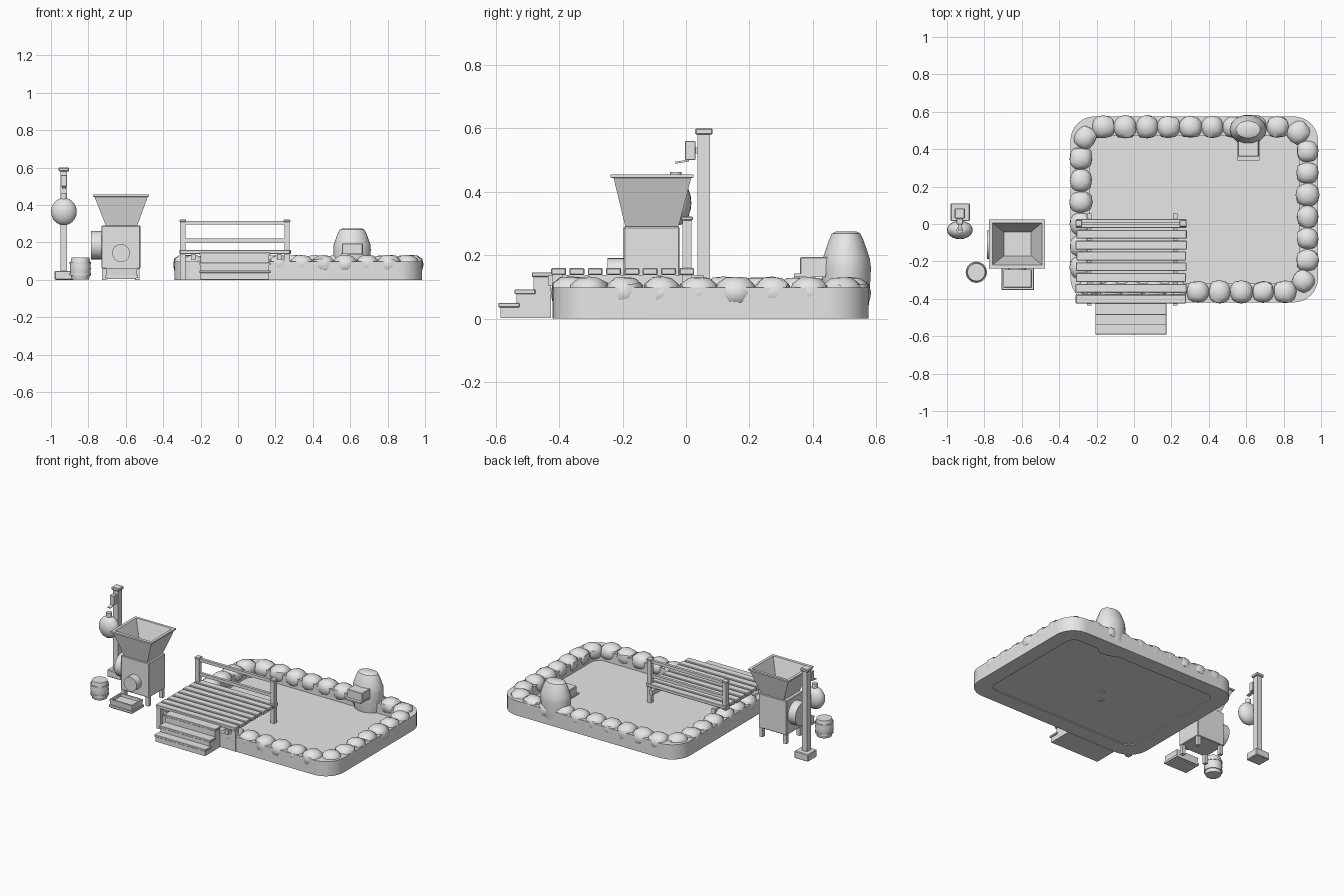
import bpy, bmesh, math, random
from mathutils import Vector, Matrix

if "Cube" in bpy.data.objects:
    bpy.data.objects.remove(bpy.data.objects["Cube"])

random.seed(4)
grey = bpy.data.materials.new("plain_grey")
grey.diffuse_color = (0.8, 0.8, 0.8, 1)
grey.use_nodes = True
grey.node_tree.nodes["Principled BSDF"].inputs["Base Color"].default_value = grey.diffuse_color


def finish(name, bm):
    bmesh.ops.recalc_face_normals(bm, faces=bm.faces[:])
    me = bpy.data.meshes.new(name)
    bm.to_mesh(me)
    bm.free()
    me.materials.append(grey)
    ob = bpy.data.objects.new(name, me)
    bpy.context.collection.objects.link(ob)
    return ob


def box(name, x0, x1, y0, y1, z0, z1, bevel=0.0, tilt=0.0):
    bm = bmesh.new()
    c = Vector(((x0 + x1) / 2, (y0 + y1) / 2, (z0 + z1) / 2))
    m = Matrix.Translation(c) @ Matrix.Rotation(tilt, 4, 'X') @ Matrix.Diagonal((x1 - x0, y1 - y0, z1 - z0, 1))
    bmesh.ops.create_cube(bm, size=1, matrix=m)
    if bevel:
        bmesh.ops.bevel(bm, geom=bm.edges[:], offset=bevel, segments=1, affect='EDGES')
    return finish(name, bm)


def loft(name, rings, closed=False):
    """Skin a stack of equal-length point rings; cap the ends or join them."""
    bm = bmesh.new()
    loops = [[bm.verts.new(p) for p in r] for r in rings]
    pairs = list(zip(loops, loops[1:]))
    if closed:
        pairs.append((loops[-1], loops[0]))
    else:
        bm.faces.new(loops[0][::-1])
        bm.faces.new(loops[-1])
    for a, b in pairs:
        n = len(a)
        for i in range(n):
            bm.faces.new((a[i], a[(i + 1) % n], b[(i + 1) % n], b[i]))
    return finish(name, bm)


def circle(cx, cy, z, rx, ry=None, n=24):
    ry = ry or rx
    return [(cx + rx * math.cos(i * math.tau / n), cy + ry * math.sin(i * math.tau / n), z) for i in range(n)]


def rect(x0, x1, y0, y1, z):
    return [(x0, y0, z), (x1, y0, z), (x1, y1, z), (x0, y1, z)]


def cylinder(name, center, r, depth, axis):
    bm = bmesh.new()
    rot = {'X': Matrix.Rotation(math.pi / 2, 4, 'Y'), 'Y': Matrix.Rotation(math.pi / 2, 4, 'X'), 'Z': Matrix()}[axis]
    bmesh.ops.create_cone(bm, cap_ends=True, segments=24, radius1=r, radius2=r, depth=depth,
                          matrix=Matrix.Translation(center) @ rot)
    return finish(name, bm)


PX, PY = 0.322, 0.078  # pool centre


def round_rect(hx, hy, r, z, n=8):
    pts = []
    for k, (sx, sy) in enumerate(((1, 1), (-1, 1), (-1, -1), (1, -1))):
        for i in range(n + 1):
            a = (k + i / n) * math.pi / 2
            pts.append((PX + sx * (hx - r) + r * math.cos(a), PY + sy * (hy - r) + r * math.sin(a), z))
    return pts


# Pool wall, floor and drain
loft("pool_wall", [round_rect(0.662, 0.497, 0.13, 0), round_rect(0.662, 0.497, 0.13, 0.098),
                   round_rect(0.56, 0.395, 0.06, 0.098), round_rect(0.56, 0.395, 0.06, 0)], closed=True)
loft("pool_floor", [round_rect(0.57, 0.405, 0.06, 0.006), round_rect(0.57, 0.405, 0.06, 0.03)])
cylinder("pool_drain", (PX, PY, 0.012), 0.02, 0.02, 'Z')


# Border rocks spaced along the wall's centre line
def rock(name, x, y, z, sx, sy, sz, angle):
    bm = bmesh.new()
    bmesh.ops.create_icosphere(bm, subdivisions=2, radius=1)
    rot = Matrix.Rotation(angle, 3, 'Z')
    for v in bm.verts:
        p = v.co.copy()
        p = p / sum(abs(c) ** 2.7 for c in p) ** (1 / 2.7) * random.uniform(0.95, 1.02)
        v.co = rot @ Vector((p.x * sx, p.y * sy, p.z * sz)) + Vector((x, y, z))
    return finish(name, bm)


path = [Vector(p) for p in round_rect(0.606, 0.441, 0.13, 0, 12)]
segs = [(a, b, (b - a).length) for a, b in zip(path, path[1:] + path[:1])]
total = sum(s[2] for s in segs)
COUNT = 34
for i in range(COUNT):
    d = i * total / COUNT
    for a, b, length in segs:
        if d <= length:
            break
        d -= length
    p, t = a.lerp(b, d / length), b - a
    rock("border_rock", p.x, p.y, 0.082, random.uniform(0.059, 0.064), random.uniform(0.058, 0.064),
         random.uniform(0.05, 0.053), math.atan2(t.y, t.x))

# Tall rock with a water spout
tall = ((0, 0.085, 0.065), (0.05, 0.095, 0.074), (0.16, 0.1, 0.08), (0.19, 0.098, 0.076),
        (0.25, 0.076, 0.055), (0.268, 0.066, 0.046), (0.275, 0.05, 0.033))
loft("tall_rock", [circle(0.61, 0.505, z, rx, ry, 14) for z, rx, ry in tall])
box("spout_box", 0.555, 0.667, 0.36, 0.46, 0.137, 0.195, 0.003)
box("spout_lip", 0.552, 0.67, 0.34, 0.44, 0.132, 0.142)

# Deck planks, joists and posts
for i in range(8):
    y = -0.425 + i * 0.0577
    box("deck_plank", -0.31 + random.uniform(-0.004, 0.004), 0.28 + random.uniform(-0.004, 0.004),
        y, y + 0.047, 0.138, 0.16, 0.003)
for x in (-0.24, 0.22):
    box("deck_joist", x - 0.012, x + 0.012, -0.435, 0.055, 0.105, 0.138)
for x in (-0.295, 0.262):
    box("front_post", x - 0.015, x + 0.015, -0.42, -0.39, 0, 0.14)
    box("railing_post", x - 0.014, x + 0.014, -0.011, 0.018, 0, 0.312)
    box("post_cap", x - 0.018, x + 0.018, -0.015, 0.022, 0.31, 0.322, 0.003)
for z in (0.305, 0.21):
    box("railing_bar", -0.3, 0.267, -0.006, 0.012, z - 0.01, z + 0.01)

# Steps
for y, z in ((-0.585, 0.05), (-0.535, 0.092), (-0.48, 0.146)):
    box("step_riser", -0.2, 0.165, y, -0.425, 0.003, z - 0.012)
    box("step_tread", -0.207, 0.173, y - 0.006, y + 0.06, z - 0.014, z, 0.002)

# Feeder machine: body, legs, hopper, motor, outlet
box("machine_body", -0.73, -0.522, -0.197, -0.02, 0.06, 0.29, 0.004)
for x in (-0.714, -0.538):
    for y in (-0.18, -0.037):
        box("machine_leg", x - 0.012, x + 0.012, y - 0.012, y + 0.012, 0, 0.065)
loft("hopper", [rect(-0.705, -0.54, -0.19, -0.025, 0.285), rect(-0.767, -0.483, -0.228, 0.016, 0.443),
                rect(-0.776, -0.475, -0.238, 0.023, 0.445), rect(-0.776, -0.475, -0.238, 0.023, 0.455),
                rect(-0.757, -0.493, -0.218, 0.006, 0.455), rect(-0.695, -0.55, -0.17, -0.042, 0.3)])
cylinder("motor_drum", (-0.755, -0.11, 0.185), 0.076, 0.06, 'X')
cylinder("outlet_pipe", (-0.625, -0.215, 0.143), 0.048, 0.064, 'Y')

# Feed tray under the outlet
loft("feed_tray", [rect(-0.7, -0.545, -0.345, -0.24, 0.004), rect(-0.706, -0.538, -0.35, -0.235, 0.062),
                   rect(-0.696, -0.548, -0.34, -0.245, 0.062), rect(-0.694, -0.55, -0.338, -0.247, 0.045)])
for z in (0.018, 0.05):
    box("tray_band", -0.709, -0.535, -0.353, -0.232, z - 0.007, z + 0.007).hide_render = False
    bpy.data.objects.remove(bpy.context.collection.objects[-1]) if z > 0.04 else None

# Barrel with hoops
barrel = ((0.003, 0.046), (0.03, 0.053), (0.06, 0.056), (0.09, 0.053), (0.12, 0.047))
loft("barrel", [circle(-0.843, -0.258, z, r) for z, r in barrel])
for z in (0.03, 0.09):
    cylinder("barrel_hoop", (-0.843, -0.258, z), 0.057, 0.012, 'Z')

# Tall post with base, cap, bracket and hanging globe
box("pole_base", -0.98, -0.878, 0.015, 0.11, 0, 0.048, 0.004)
box("pole", -0.95, -0.913, 0.037, 0.076, 0.04, 0.585)
box("pole_cap", -0.959, -0.904, 0.029, 0.084, 0.58, 0.6, 0.004)
box("bracket_box", -0.948, -0.915, -0.003, 0.03, 0.5, 0.56, 0.002)
box("bracket_arm", -0.94, -0.923, 0.025, 0.04, 0.52, 0.54)
box("bracket_tongue", -0.942, -0.92, -0.035, 0.01, 0.492, 0.498, tilt=0.15)
globe = [circle(-0.931, -0.032, 0.365 + 0.073 * math.sin(a), 0.069 * math.cos(a), 0.049 * math.cos(a))
         for a in (math.radians(-85 + 17 * k) for k in range(11))]
loft("hanging_globe", globe)
cylinder("globe_neck", (-0.931, -0.032, 0.447), 0.018, 0.03, 'Z')

# Smooth shading with sharp edges kept
for ob in bpy.data.objects:
    ob.select_set(True)
bpy.context.view_layer.objects.active = bpy.data.objects["pool_wall"]
bpy.ops.object.shade_smooth_by_angle(angle=math.radians(35))
